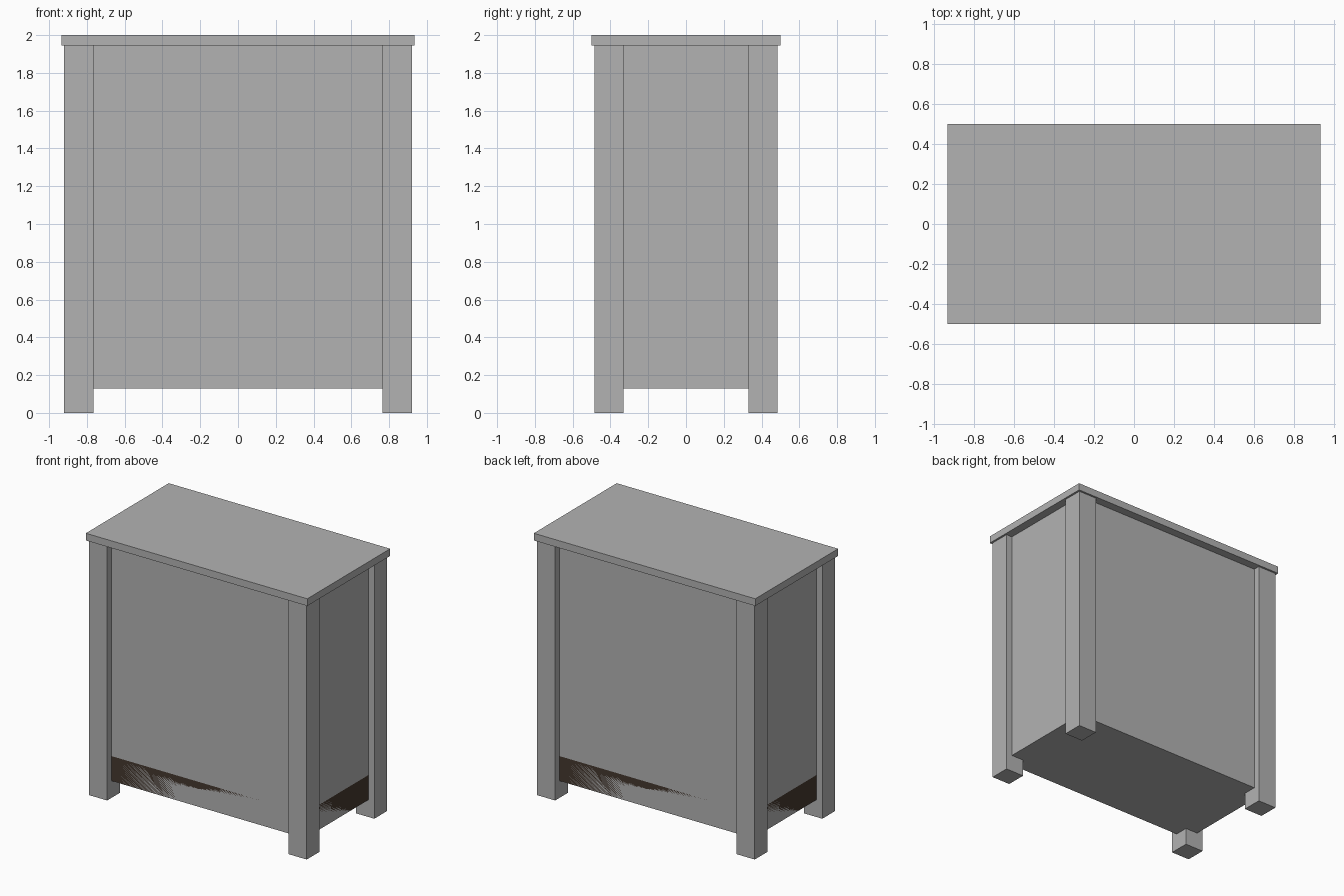
import bpy
import bmesh
from mathutils import Matrix, Vector

cube = bpy.data.objects.get("Cube")
if cube:
    bpy.data.objects.remove(cube, do_unlink=True)


def make_material(name, rgb):
    mat = bpy.data.materials.new(name)
    mat.use_nodes = True
    color = (*rgb, 1.0)
    mat.diffuse_color = color
    mat.node_tree.nodes["Principled BSDF"].inputs["Base Color"].default_value = color
    return mat


def box(name, low, high, mat):
    low, high = Vector(low), Vector(high)
    bm = bmesh.new()
    place = Matrix.Translation((low + high) / 2) @ Matrix.Diagonal((*(high - low), 1.0))
    bmesh.ops.create_cube(bm, size=1.0, matrix=place)
    mesh = bpy.data.meshes.new(name)
    bm.to_mesh(mesh)
    bm.free()
    mesh.materials.append(mat)
    obj = bpy.data.objects.new(name, mesh)
    bpy.context.collection.objects.link(obj)
    return obj


grey = make_material("grey_paint", (0.45, 0.45, 0.45))
brown = make_material("dark_brown_wood", (0.06, 0.04, 0.028))

# Overall sizes
BODY_X, BODY_Y = 0.87, 0.435
POST_X, POST_Y, POST = 0.92, 0.485, 0.155
FLOOR, UNDER_TOP = 0.13, 1.945

# Overhanging top slab
box("top_slab", (-0.935, -0.5, UNDER_TOP), (0.935, 0.5, 2.0), grey)

# Recessed cabinet body
box("cabinet_body", (-BODY_X, -BODY_Y, FLOOR), (BODY_X, BODY_Y, UNDER_TOP), grey)

# Base board flush with the body sides, just above its underside
box("base_board", (-BODY_X, -BODY_Y, FLOOR + 0.003), (BODY_X, BODY_Y, 0.32), brown)

# Four corner posts
for side, sx in (("right", -1), ("left", 1)):
    for end, sy in (("front", -1), ("back", 1)):
        xs = sorted((sx * POST_X, sx * (POST_X - POST)))
        ys = sorted((sy * POST_Y, sy * (POST_Y - POST)))
        box(f"{end}_{side}_post", (xs[0], ys[0], 0.0), (xs[1], ys[1], UNDER_TOP), grey)
